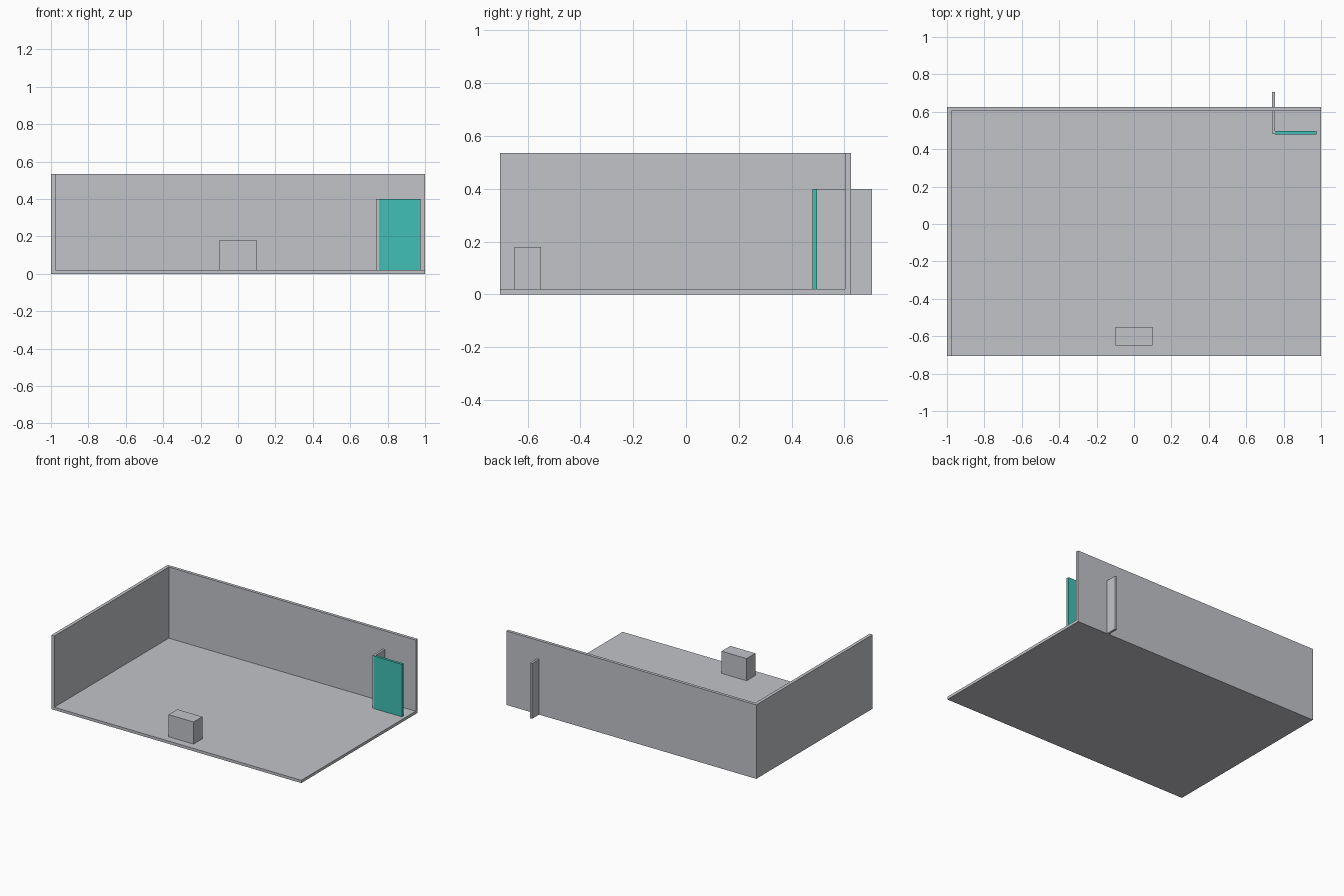
import bpy
from mathutils import Matrix, Vector

if "Cube" in bpy.data.objects:
    bpy.data.objects.remove(bpy.data.objects["Cube"])


def material(name, rgb):
    m = bpy.data.materials.new(name)
    m.diffuse_color = (*rgb, 1.0)
    m.use_nodes = True
    m.node_tree.nodes["Principled BSDF"].inputs["Base Color"].default_value = m.diffuse_color
    return m


GREY = material("light_grey", (0.54, 0.55, 0.58))
TEAL = material("teal", (0.05, 0.53, 0.46))


def box(name, x, y, z, mat):
    """Box from (min, max) extents on each axis."""
    bpy.ops.mesh.primitive_cube_add(size=1)
    ob = bpy.context.object
    ob.name = name
    centre = Vector([(a + b) / 2 for a, b in (x, y, z)])
    size = [b - a for a, b in (x, y, z)]
    ob.data.transform(Matrix.Translation(centre) @ Matrix.Diagonal((*size, 1)))
    ob.data.materials.append(mat)
    return ob


# Room shell: floor slab with a left and a back wall
box("floor", (-1, 1), (-0.705, 0.625), (0, 0.02), GREY)
box("left_wall", (-1, -0.976), (-0.705, 0.625), (0.02, 0.535), GREY)
box("back_wall", (-0.976, 1), (0.603, 0.625), (0.02, 0.535), GREY)

# Block standing near the front edge
box("block", (-0.1, 0.1), (-0.65, -0.55), (0.02, 0.18), GREY)

# Partition passing through the back wall, and the coloured door beside it
box("partition", (0.738, 0.754), (0.485, 0.705), (0, 0.4), GREY)
box("door", (0.754, 0.976), (0.479, 0.497), (0.001, 0.4), TEAL)
